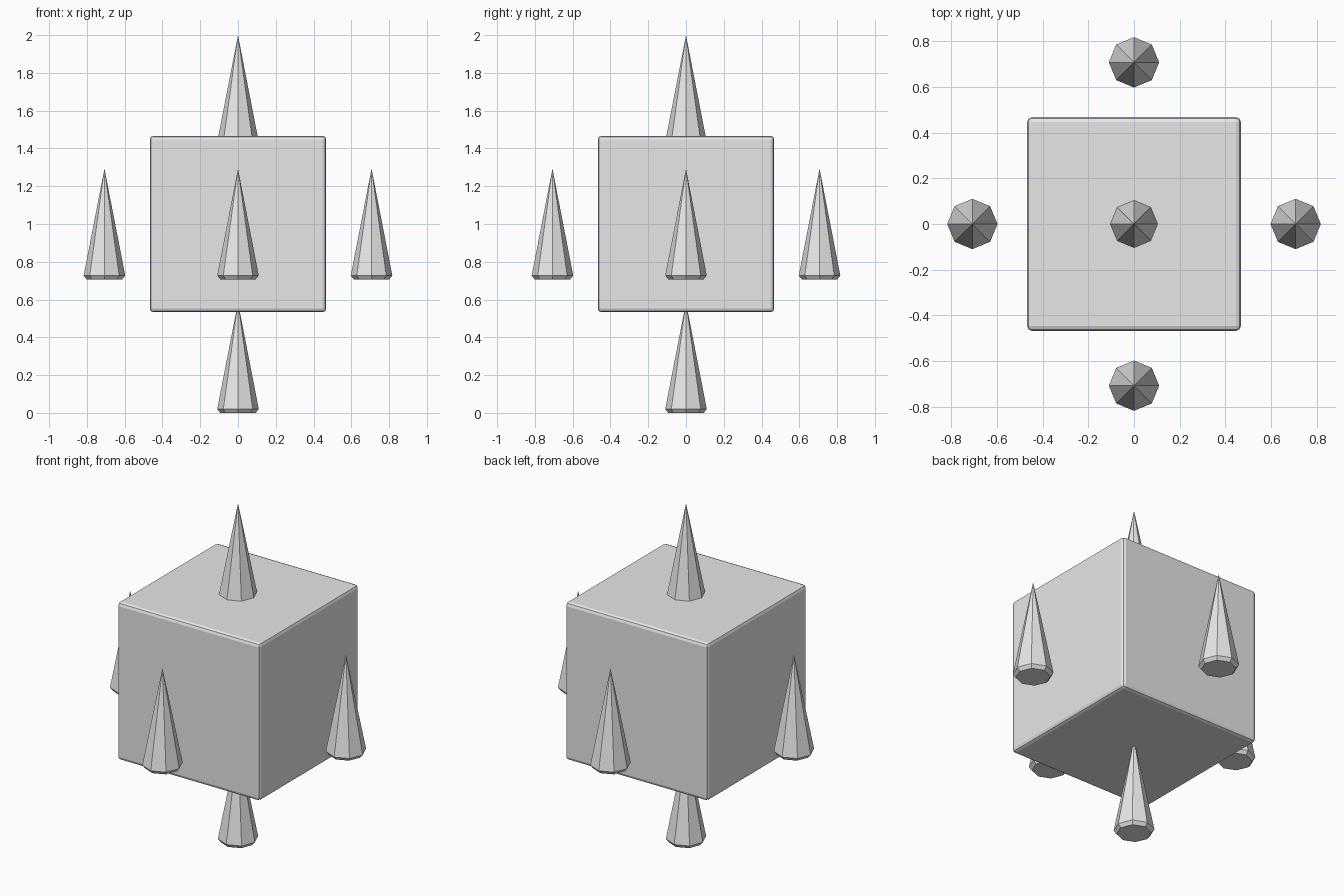
import bpy
import bmesh
from math import cos, sin, pi

old = bpy.data.objects.get("Cube")
if old:
    bpy.data.objects.remove(old, do_unlink=True)

grey = bpy.data.materials.new("light_grey")
grey.use_nodes = True
grey.diffuse_color = (0.8, 0.8, 0.8, 1)
grey.node_tree.nodes["Principled BSDF"].inputs["Base Color"].default_value = (0.8, 0.8, 0.8, 1)

SPACING = 0.707      # distance from the block's centre to each spike
SPIKE_HEIGHT = 0.586
SIDES = 8


def add_object(name, bm, location):
    bmesh.ops.recalc_face_normals(bm, faces=bm.faces)
    mesh = bpy.data.meshes.new(name)
    bm.to_mesh(mesh)
    bm.free()
    mesh.materials.append(grey)
    obj = bpy.data.objects.new(name, mesh)
    obj.location = location
    bpy.context.collection.objects.link(obj)
    return obj


def add_spike(name, location):
    """Eight-sided cone with a chamfered base rim."""
    bm = bmesh.new()
    rings = []
    for radius, z in ((0.094, 0), (0.11, 0.02)):
        rings.append([bm.verts.new((radius * cos(2 * pi * i / SIDES),
                                    radius * sin(2 * pi * i / SIDES), z))
                      for i in range(SIDES)])
    low, rim = rings
    tip = bm.verts.new((0, 0, SPIKE_HEIGHT))
    bm.faces.new(low[::-1])
    for i in range(SIDES):
        j = (i + 1) % SIDES
        bm.faces.new((low[i], low[j], rim[j], rim[i]))
        bm.faces.new((rim[i], rim[j], tip))
    add_object(name, bm, location)


# Central block with narrow bevelled edges
bm = bmesh.new()
bmesh.ops.create_cube(bm, size=0.934)
block = add_object("block", bm, (0, 0, 1))
bevel = block.modifiers.new("edge_bevel", 'BEVEL')
bevel.width = 0.02
bevel.segments = 2

# Upright spikes on all six sides of the block
directions = {
    "left": (1, 0, 0), "right": (-1, 0, 0),
    "back": (0, 1, 0), "front": (0, -1, 0),
    "top": (0, 0, 1), "bottom": (0, 0, -1),
}
for side, (x, y, z) in directions.items():
    add_spike(side + "_spike", (x * SPACING, y * SPACING, SPACING * (z + 1)))
